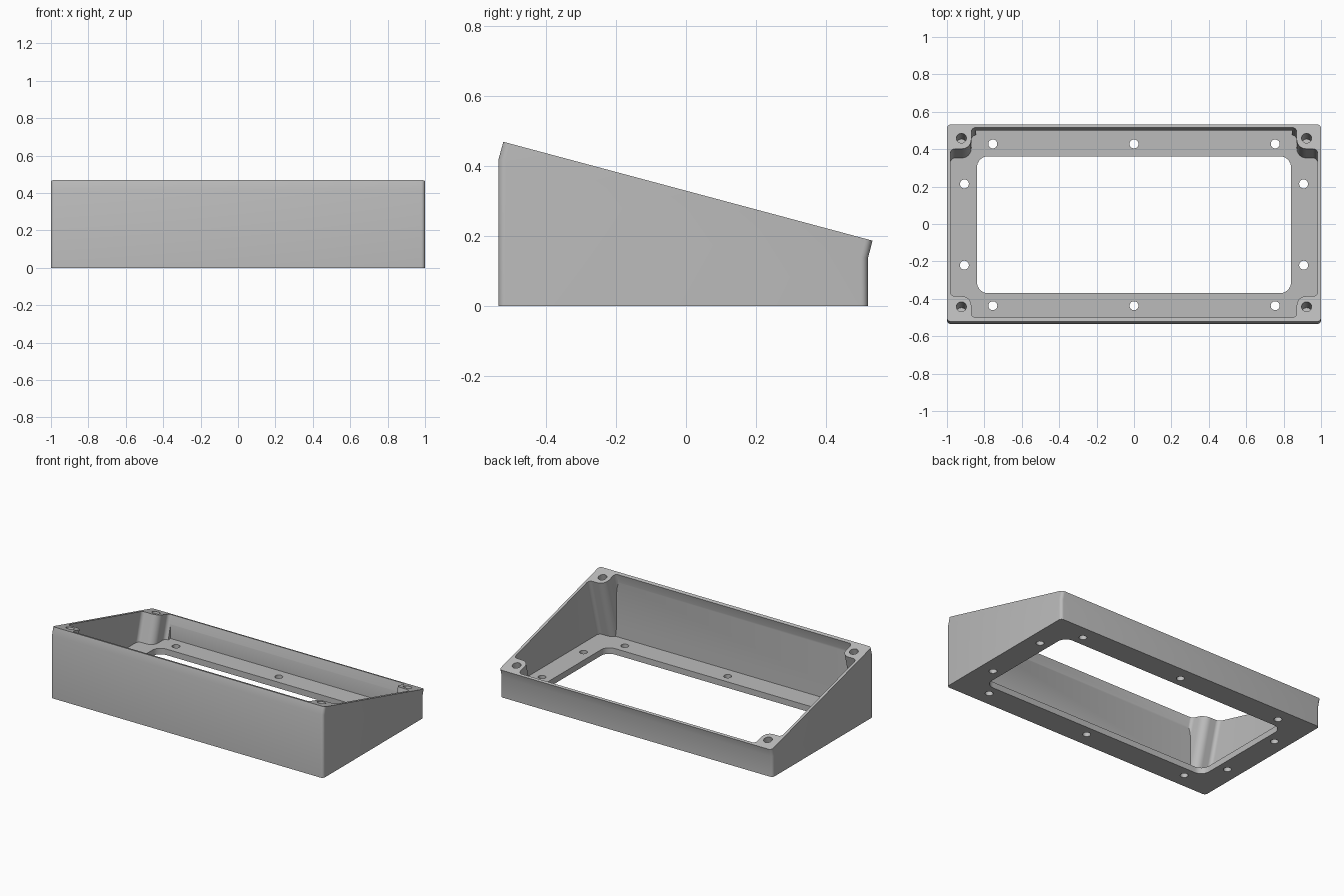
import bpy, bmesh
from math import radians, sin, cos, pi
from mathutils import Matrix, Vector

if "Cube" in bpy.data.objects:
    bpy.data.objects.remove(bpy.data.objects["Cube"])

grey = bpy.data.materials.new("plain grey")
grey.use_nodes = True
colour = (0.5, 0.5, 0.5, 1)
grey.diffuse_color = colour
grey.node_tree.nodes["Principled BSDF"].inputs["Base Color"].default_value = colour

TILT = radians(15)
SIDE = Matrix(((0, 0, 1, 0), (1, 0, 0, 0), (0, 1, 0, 0), (0, 0, 0, 1)))  # (y, z) drawn, x depth
LID = Matrix.Translation((0, 0, 0.329)) @ Matrix.Rotation(-TILT, 4, "X")  # sloping rim plane


def arc(cx, cy, r, start, end, steps=8):
    return [(cx + r * cos(radians(start + (end - start) * i / steps)),
             cy + r * sin(radians(start + (end - start) * i / steps))) for i in range(steps + 1)]


def prism(name, points, low, high, matrix=Matrix(), round_ends=0):
    bm = bmesh.new()
    face = bm.faces.new([bm.verts.new((x, y, low)) for x, y in points])
    ext = bmesh.ops.extrude_face_region(bm, geom=[face])
    top = [v for v in ext["geom"] if isinstance(v, bmesh.types.BMVert)]
    bmesh.ops.translate(bm, verts=top, vec=(0, 0, high - low))
    bm.transform(matrix)
    bmesh.ops.recalc_face_normals(bm, faces=bm.faces)
    if round_ends:
        # Upright edges where the end walls meet the front and back
        edges = []
        for e in bm.edges:
            a, b = e.verts
            if abs(a.co.x - b.co.x) < 1e-4 and all(abs(f.normal.z) < 0.5 for f in e.link_faces):
                edges.append(e)
        bmesh.ops.bevel(bm, geom=edges, offset=round_ends, segments=5, profile=0.5, affect="EDGES")
    mesh = bpy.data.meshes.new(name)
    bm.to_mesh(mesh)
    bm.free()
    mesh.materials.append(grey)
    obj = bpy.data.objects.new(name, mesh)
    bpy.context.collection.objects.link(obj)
    return obj


def cut(target, cutter):
    mod = target.modifiers.new("cut", "BOOLEAN")
    mod.operation = "DIFFERENCE"
    mod.solver = "EXACT"
    mod.object = cutter
    bpy.context.view_layer.objects.active = target
    bpy.ops.object.modifier_apply(modifier=mod.name)
    bpy.data.objects.remove(cutter)


# Wedge shaped outer body with a rim square to the slope
body = prism("enclosure_base",
             [(-0.535, 0), (0.519, 0), (0.519, 0.137), (0.532, 0.187), (-0.521, 0.469), (-0.535, 0.418)],
             -1, 1, SIDE, round_ends=0.02)

# Hollow interior, leaving thin walls and a floor
up = Vector((sin(TILT), cos(TILT))) * 0.1
front, back = Vector((-0.499, 0.463)), Vector((0.515, 0.191))
cavity = prism("cavity_cutter",
               [(-0.515, 0.04), (0.5, 0.04), (0.5, 0.135), back, back + up, front + up, front, (-0.515, 0.405)],
               -0.982, 0.982, SIDE)

# Filleted screw posts in the four corners, square to the sloping rim
MID, EDGE, WALL, INNER, SIDE_X, R, r = 0.008, 0.408, 0.526, 0.87, 0.982, 0.05, 0.025
post = ([(1.1, 0.7), (INNER - r, 0.7)]
        + arc(INNER - r, WALL - r, r, 90, 0)
        + arc(INNER + R, EDGE + R, R, 180, 270)
        + arc(SIDE_X - r, EDGE - r, r, 90, 0)
        + [(1.1, EDGE - r)])
for sx in (-1, 1):
    for sy in (-1, 1):
        cut(cavity, prism("post", [(sx * x, MID + sy * y) for x, y in post], -0.7, 0.2, LID))
cut(body, cavity)

# Blind screw holes in the posts
for x in (-0.923, 0.923):
    for v in (-0.458, 0.475):
        cut(body, prism("screw_hole", arc(x, v, 0.027, 0, 345, 23), -0.12, 0.1, LID))

# Large rounded opening in the floor
opening = []
for cx, cy, a in ((0.78, 0.302, 0), (-0.78, 0.302, 90), (-0.78, -0.31, 180), (0.78, -0.31, 270)):
    opening += arc(cx, cy, 0.06, a, a + 90)
cut(body, prism("floor_opening", opening, -0.1, 0.06))

# Mounting holes around the floor flange
spots = [(x, y) for x in (-0.755, 0, 0.755) for y in (-0.437, 0.428)]
spots += [(x, y) for x in (-0.907, 0.907) for y in (-0.22, 0.214)]
for x, y in spots:
    cut(body, prism("mounting_hole", arc(x, y, 0.024, 0, 345, 23), -0.1, 0.06))

# Smooth the rounded parts, keep corners crisp
bpy.ops.object.select_all(action="DESELECT")
body.select_set(True)
bpy.context.view_layer.objects.active = body
bpy.ops.object.shade_smooth_by_angle(angle=radians(30))
